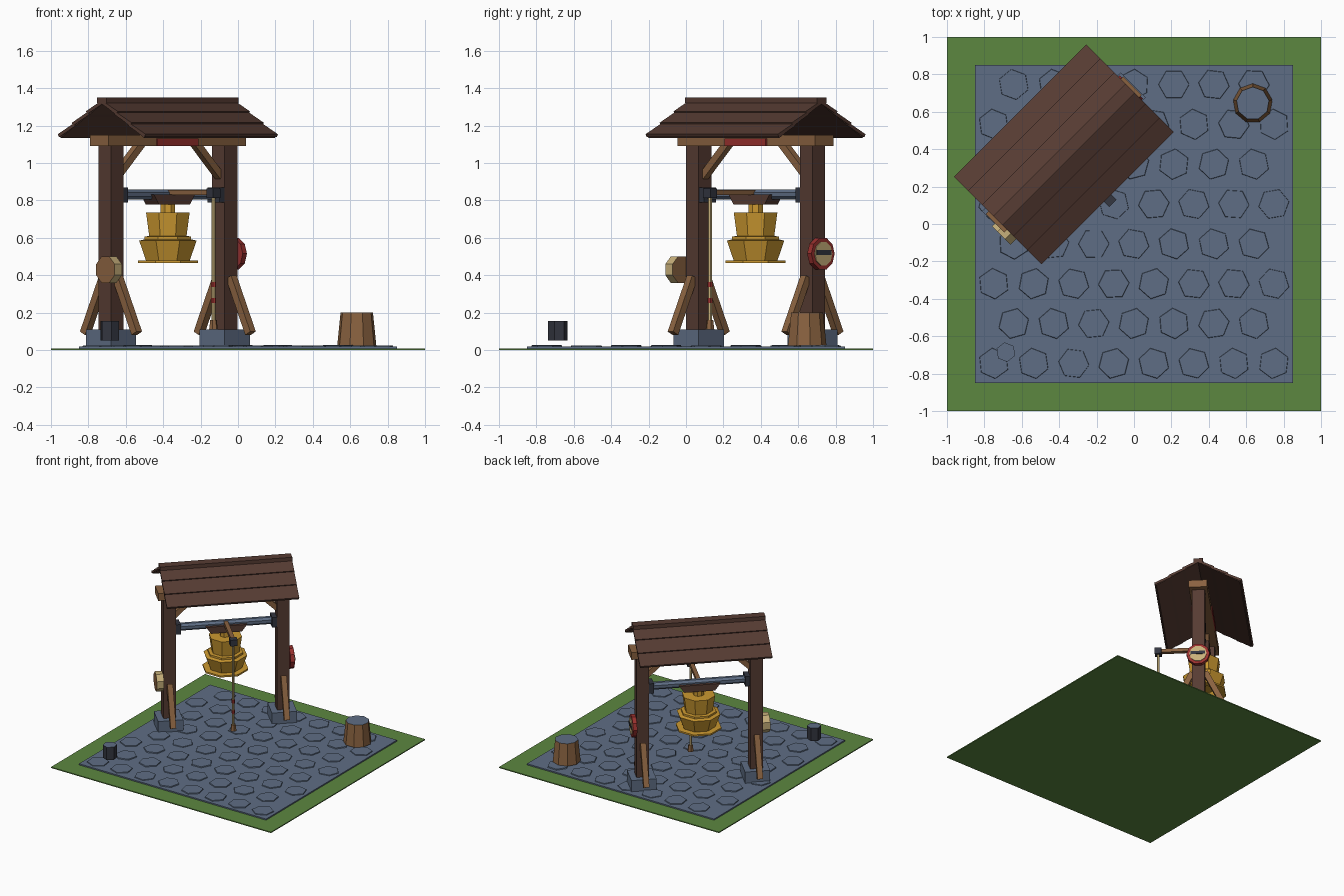
import bpy, bmesh, math, random
from mathutils import Matrix, Vector

if "Cube" in bpy.data.objects:
    bpy.data.objects.remove(bpy.data.objects["Cube"])

random.seed(4)


def material(name, srgb):
    m = bpy.data.materials.new(name)
    lin = [c / 12.92 if c < 0.04 else ((c + 0.055) / 1.055) ** 2.4 for c in srgb]
    m.diffuse_color = (*lin, 1)
    m.use_nodes = True
    m.node_tree.nodes["Principled BSDF"].inputs["Base Color"].default_value = m.diffuse_color
    return m


GRASS = material("grass_green", (0.36, 0.53, 0.25))
SLATE = material("slate_blue", (0.37, 0.43, 0.52))
DARK = material("dark_wood", (0.34, 0.235, 0.20))
WOOD = material("light_wood", (0.54, 0.385, 0.25))
GOLD = material("bell_gold", (0.80, 0.60, 0.19))
CREAM = material("cream", (0.78, 0.69, 0.48))
RED = material("red_paint", (0.60, 0.19, 0.18))
IRON = material("dark_iron", (0.20, 0.21, 0.25))

# Bell frame: local x runs along the ridge, local -y is its front
FRAME = Matrix.Translation((-0.375, 0.372, 0)) @ Matrix.Rotation(math.radians(45), 4, 'Z')
WORLD = Matrix.Identity(4)


def finish(name, bm, mats, space):
    bmesh.ops.transform(bm, matrix=space, verts=bm.verts)
    bmesh.ops.recalc_face_normals(bm, faces=bm.faces)
    mesh = bpy.data.meshes.new(name)
    bm.to_mesh(mesh)
    bm.free()
    for m in mats:
        mesh.materials.append(m)
    ob = bpy.data.objects.new(name, mesh)
    bpy.context.collection.objects.link(ob)
    return ob


def box(name, size, loc, mat, rot=None, space=FRAME, taper=1.0):
    bm = bmesh.new()
    bmesh.ops.create_cube(bm, size=1)
    for v in bm.verts:
        if v.co.z < 0:
            v.co.x *= taper
        v.co = Vector(a * b for a, b in zip(v.co, size))
    return finish(name, bm, [mat], space @ Matrix.Translation(loc) @ (rot or WORLD))


def strut(name, a, b, width, mat):
    a, b = Vector(a), Vector(b)
    d = b - a
    rot = d.to_track_quat('Z', 'Y').to_matrix().to_4x4()
    return box(name, (width, width, d.length), (a + b) / 2, mat, rot)


def prism(name, sides, r1, r2, depth, loc, mats, rot=None, space=FRAME, turn=0.0, caps=None):
    """Prism or frustum; caps selects end faces ('top' / 'both') for the second material."""
    bm = bmesh.new()
    bmesh.ops.create_cone(bm, cap_ends=True, segments=sides, radius1=r1, radius2=r2, depth=depth,
                          matrix=Matrix.Rotation(turn, 4, 'Z'))
    bm.normal_update()
    for f in bm.faces:
        if (caps and f.normal.z > 0.9) or (caps == 'both' and f.normal.z < -0.9):
            f.material_index = 1
    return finish(name, bm, mats, space @ Matrix.Translation(loc) @ (rot or WORLD))


def lathe(name, profile, sides, mat, space=FRAME):
    bm = bmesh.new()
    rings = []
    for r, z in profile:
        ring = []
        for i in range(sides):
            a = 2 * math.pi * (i + 0.5) / sides
            ring.append(bm.verts.new((r * math.cos(a), r * math.sin(a), z)))
        rings.append(ring)
    for lo, hi in zip(rings, rings[1:]):
        for i in range(sides):
            j = (i + 1) % sides
            bm.faces.new((lo[i], lo[j], hi[j], hi[i]))
    bm.faces.new(rings[0])
    bm.faces.new(rings[-1])
    return finish(name, bm, [mat], space)


# Ground and paving
box("grass", (2, 2, 0.008), (0, 0, 0.004), GRASS, space=WORLD)
box("paving_bed", (1.7, 1.7, 0.012), (0, 0, 0.012), SLATE, space=WORLD)
for row in range(8):
    for col in range(8 - row % 2):
        x = -0.75 + 0.214 * col + 0.107 * (row % 2)
        prism("paving_stone", 6, 0.085, 0.081, 0.012,
              (x, -0.745 + 0.213 * row, 0.017 + random.uniform(0, 0.003)), [SLATE],
              space=WORLD, turn=random.uniform(0, 1))

# Posts with footings and struts
for s in (-1, 1):
    box("footing", (0.19, 0.19, 0.095), (s * 0.43, 0, 0.0625), SLATE)
    box("post", (0.095, 0.095, 1.03), (s * 0.43, 0, 0.6), DARK)
    for t in (-1, 1):
        strut("foot_strut", (s * 0.43, t * 0.195, 0.09), (s * 0.43, t * 0.05, 0.39), 0.042, WOOD)
    strut("knee_brace", (s * 0.39, 0, 0.93), (s * 0.20, 0, 1.11), 0.04, WOOD)
    box("axle_bracket", (0.05, 0.09, 0.08), (s * 0.37, 0, 0.83), IRON)

# Top beam with red panels
box("top_beam", (1.04, 0.14, 0.06), (0, 0, 1.12), WOOD)
for t in (-1, 1):
    box("beam_panel", (0.31, 0.009, 0.042), (0, t * 0.074, 1.111), RED)

# Roof: overlapping boards on both slopes, plus the ridge cap
pitch = math.atan2(0.185, 0.32)
for t in (-1, 1):
    slope = Matrix.Rotation(-t * pitch, 4, 'X')
    box("roof_panel", (0.99, 0.37, 0.014), (0, t * 0.158, 1.233), DARK, slope)
    for k in range(3):
        y = 0.055 + 0.106 * k
        tilt = Matrix.Rotation(-t * (pitch - 0.07), 4, 'X')
        box("roof_board", (1.0, 0.135, 0.018), (0, t * y, 1.338 - 0.578 * y - 0.008), DARK, tilt)
box("ridge_cap", (1.0, 0.07, 0.03), (0, 0, 1.335), DARK)

# Axle, headstock and bell
prism("axle", 8, 0.03, 0.03, 0.78, (0, 0, 0.832), [SLATE], Matrix.Rotation(math.pi / 2, 4, 'Y'),
      turn=math.pi / 8)
box("headstock", (0.31, 0.10, 0.055), (0, 0, 0.805), DARK, taper=0.75)
lathe("bell_crown", [(0.042, 0.73), (0.042, 0.785)], 8, GOLD)
lathe("bell", [(0.10, 0.52), (0.11, 0.465), (0.174, 0.465), (0.174, 0.478), (0.127, 0.48),
               (0.166, 0.585), (0.135, 0.592), (0.135, 0.607), (0.108, 0.61),
               (0.126, 0.735)], 8, GOLD)

# Lever arm and pull rope
box("lever_arm", (0.032, 0.34, 0.028), (0, -0.18, 0.842), WOOD)
box("lever_tip", (0.055, 0.05, 0.05), (0, -0.345, 0.838), IRON)
prism("rope", 6, 0.010, 0.010, 0.67, (0, -0.345, 0.48), [CREAM])
for z in (0.265, 0.35):
    prism("rope_band", 6, 0.014, 0.014, 0.028, (0, -0.345, z), [RED])
prism("rope_handle", 6, 0.024, 0.018, 0.05, (0, -0.345, 0.135), [WOOD])

# Small drum on the left post, round sign on the right post
side = Matrix.Rotation(math.pi / 2, 4, 'Y')
prism("drum", 8, 0.076, 0.076, 0.055, (-0.515, -0.07, 0.43), [CREAM, WOOD], side,
      turn=math.pi / 8, caps='both')
prism("sign_rim", 10, 0.088, 0.088, 0.032, (0.494, 0, 0.515), [RED], side)
prism("sign_face", 10, 0.066, 0.066, 0.008, (0.511, 0, 0.515), [CREAM], side)
box("sign_bar", (0.006, 0.11, 0.025), (0.516, 0, 0.522), IRON)

# Stump and small hexagonal block
prism("stump", 9, 0.106, 0.088, 0.175, (0.635, 0.645, 0.1125), [WOOD, SLATE], space=WORLD, caps='top')
prism("hex_block", 6, 0.053, 0.053, 0.105, (-0.685, -0.685, 0.103), [IRON, SLATE], space=WORLD,
      turn=0.15, caps='top')
